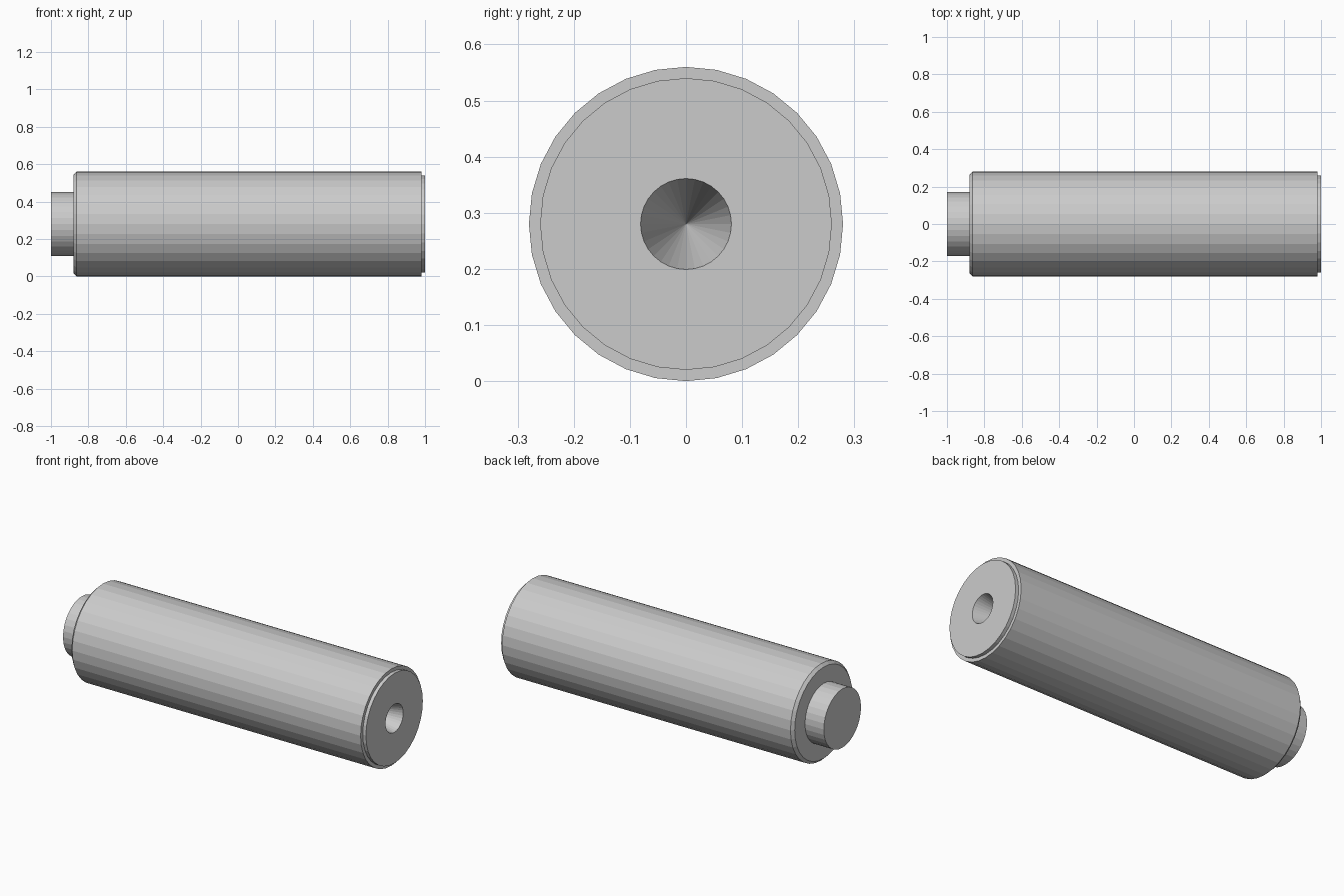
import bpy, bmesh
from math import sin, cos, tau

if "Cube" in bpy.data.objects:
    bpy.data.objects.remove(bpy.data.objects["Cube"])

SIDES = 32
AXIS_Z = 0.28

grey = bpy.data.materials.new("plain grey")
grey.diffuse_color = (0.6, 0.6, 0.6, 1)
grey.use_nodes = True
grey.node_tree.nodes["Principled BSDF"].inputs["Base Color"].default_value = grey.diffuse_color


def lathe(name, profile):
    """Revolve (x, radius) points, given from left to right, around the long axis."""
    bm = bmesh.new()
    rings = []
    for x, r in profile:
        if r == 0:
            rings.append([bm.verts.new((x, 0, AXIS_Z))] * SIDES)
        else:
            rings.append([bm.verts.new((x, r * sin(tau * i / SIDES),
                                        AXIS_Z + r * cos(tau * i / SIDES)))
                          for i in range(SIDES)])
    for a, b in zip(rings, rings[1:]):
        for i in range(SIDES):
            j = (i + 1) % SIDES
            # a ring that shrinks to a point gives triangles
            bm.faces.new(dict.fromkeys((a[i], b[i], b[j], a[j])))
    mesh = bpy.data.meshes.new(name)
    bm.to_mesh(mesh)
    bm.free()
    mesh.materials.append(grey)
    obj = bpy.data.objects.new(name, mesh)
    bpy.context.collection.objects.link(obj)
    return obj


# Narrow stub on the left end
lathe("end_stub", [(-1.0, 0), (-1.0, 0.17), (-0.88, 0.17)])

# Main cylinder: chamfered left rim, stepped right end, conical centre hole
lathe("roller_body", [(-0.88, 0.17), (-0.88, 0.264), (-0.864, 0.28),
                      (0.98, 0.28), (0.98, 0.26), (1.0, 0.26),
                      (1.0, 0.081), (0.7, 0)])
